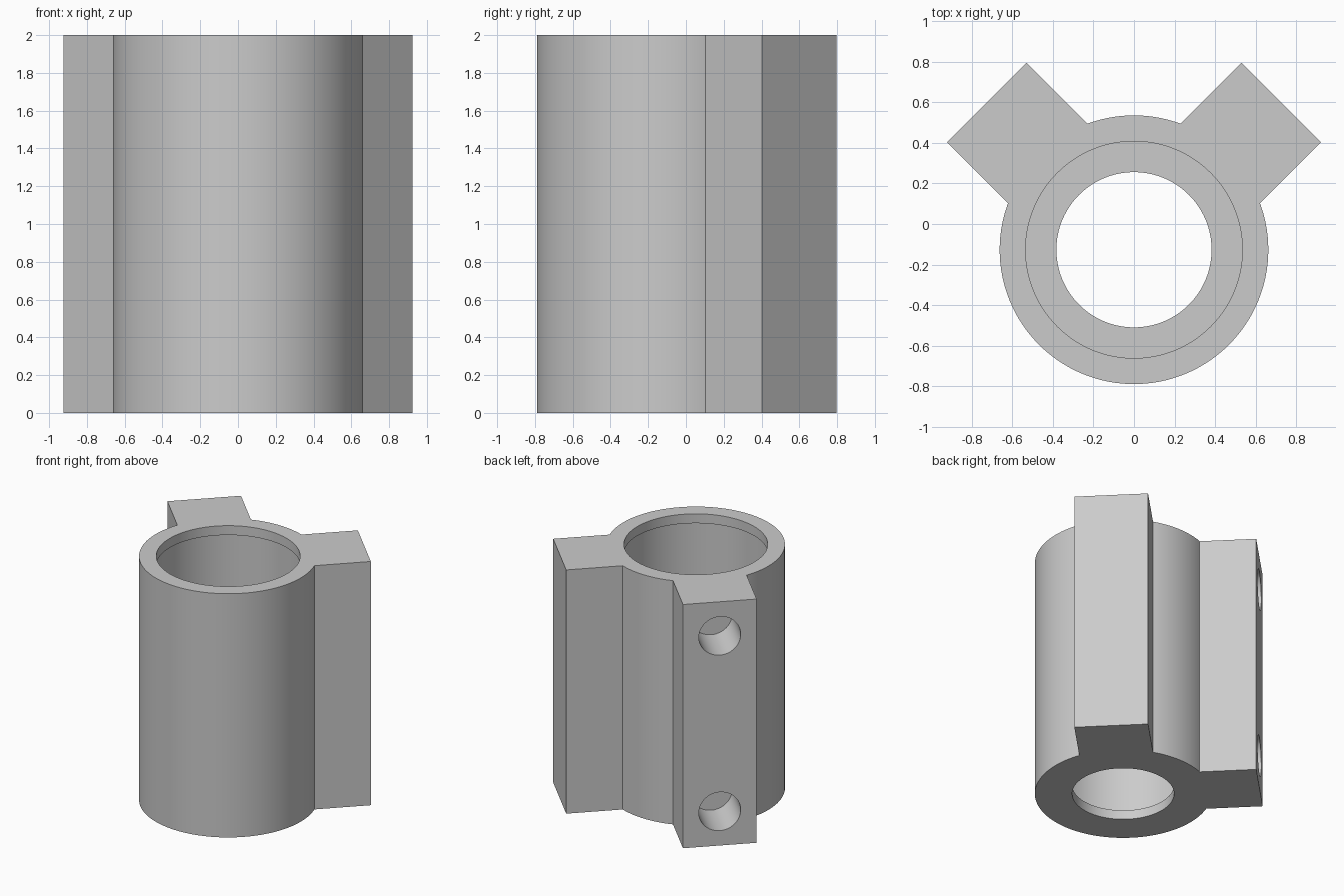
import bpy, bmesh
from math import radians, cos, sin, pi
from mathutils import Matrix, Vector

cube = bpy.data.objects.get("Cube")
if cube:
    bpy.data.objects.remove(cube, do_unlink=True)

AXIS_Y = -0.127       # tube axis position
HEIGHT = 2.0
OUTER = 0.663         # tube outer radius
BORE = 0.577          # main bore radius
TOP_LIP = 0.535       # retaining lip opening at the top
BOTTOM_LIP = 0.383    # shoulder opening at the bottom
LIP = 0.077           # lip thickness
FACE = 1.028          # mounting face distance from the tube axis
HALF = 0.278          # mounting block half width

grey = bpy.data.materials.new("light_grey")
grey.use_nodes = True
colour = (0.6, 0.6, 0.6, 1)
grey.diffuse_color = colour
grey.node_tree.nodes["Principled BSDF"].inputs["Base Color"].default_value = colour


def add_object(name, bm):
    bmesh.ops.recalc_face_normals(bm, faces=bm.faces)
    mesh = bpy.data.meshes.new(name)
    bm.to_mesh(mesh)
    bm.free()
    mesh.materials.append(grey)
    obj = bpy.data.objects.new(name, mesh)
    bpy.context.collection.objects.link(obj)
    return obj


def lathe(name, profile, steps=128):
    """Revolve a closed (radius, z) profile about the tube axis."""
    bm = bmesh.new()
    rings = []
    for i in range(steps):
        a = 2 * pi * i / steps
        rings.append([bm.verts.new((r * cos(a), AXIS_Y + r * sin(a), z)) for r, z in profile])
    n = len(profile)
    for i in range(steps):
        p, q = rings[i], rings[(i + 1) % steps]
        for j in range(n):
            k = (j + 1) % n
            bm.faces.new((p[j], q[j], q[k], p[k]))
    return add_object(name, bm)


def radial_frame(side):
    """Local x points outward along the diagonal on the given side."""
    angle = radians(45 if side > 0 else 135)
    return Matrix.Translation((0, AXIS_Y, 0)) @ Matrix.Rotation(angle, 4, 'Z')


def mounting_block(side):
    inner = 0.59
    bm = bmesh.new()
    bmesh.ops.create_cube(bm, size=1)
    bmesh.ops.scale(bm, vec=(FACE - inner, 2 * HALF, HEIGHT), verts=bm.verts)
    bmesh.ops.translate(bm, vec=((FACE + inner) / 2, 0, HEIGHT / 2), verts=bm.verts)
    bm.transform(radial_frame(side))
    return add_object("mounting_block", bm)


def screw_hole(side, z):
    end, out = OUTER, FACE + 0.1
    bm = bmesh.new()
    bmesh.ops.create_cone(bm, cap_ends=True, segments=48, radius1=0.158,
                          radius2=0.158, depth=out - end)
    place = Matrix.Translation(((end + out) / 2, 0, z)) @ Matrix.Rotation(pi / 2, 4, 'Y')
    bm.transform(radial_frame(side) @ place)
    return add_object("screw_hole_cutter", bm)


def combine(target, tool, operation):
    mod = target.modifiers.new(operation.lower(), 'BOOLEAN')
    mod.operation = operation
    mod.solver = 'EXACT'
    mod.object = tool
    bpy.context.view_layer.objects.active = target
    bpy.ops.object.modifier_apply(modifier=mod.name)
    bpy.data.objects.remove(tool, do_unlink=True)


# Tube with a retaining lip at the top and a shoulder at the bottom
holder = lathe("bearing_holder", [
    (OUTER, 0), (OUTER, HEIGHT),
    (TOP_LIP, HEIGHT), (TOP_LIP, HEIGHT - LIP),
    (BORE, HEIGHT - LIP), (BORE, LIP),
    (BOTTOM_LIP, LIP), (BOTTOM_LIP, 0),
])

# Two diagonal mounting blocks, each with two blind screw holes
for side in (1, -1):
    combine(holder, mounting_block(side), 'UNION')
    for z in (0.28, 1.72):
        combine(holder, screw_hole(side, z), 'DIFFERENCE')

# Smooth round walls, crisp edges
bpy.ops.object.select_all(action='DESELECT')
holder.select_set(True)
bpy.context.view_layer.objects.active = holder
bpy.ops.object.shade_smooth_by_angle(angle=radians(30))
